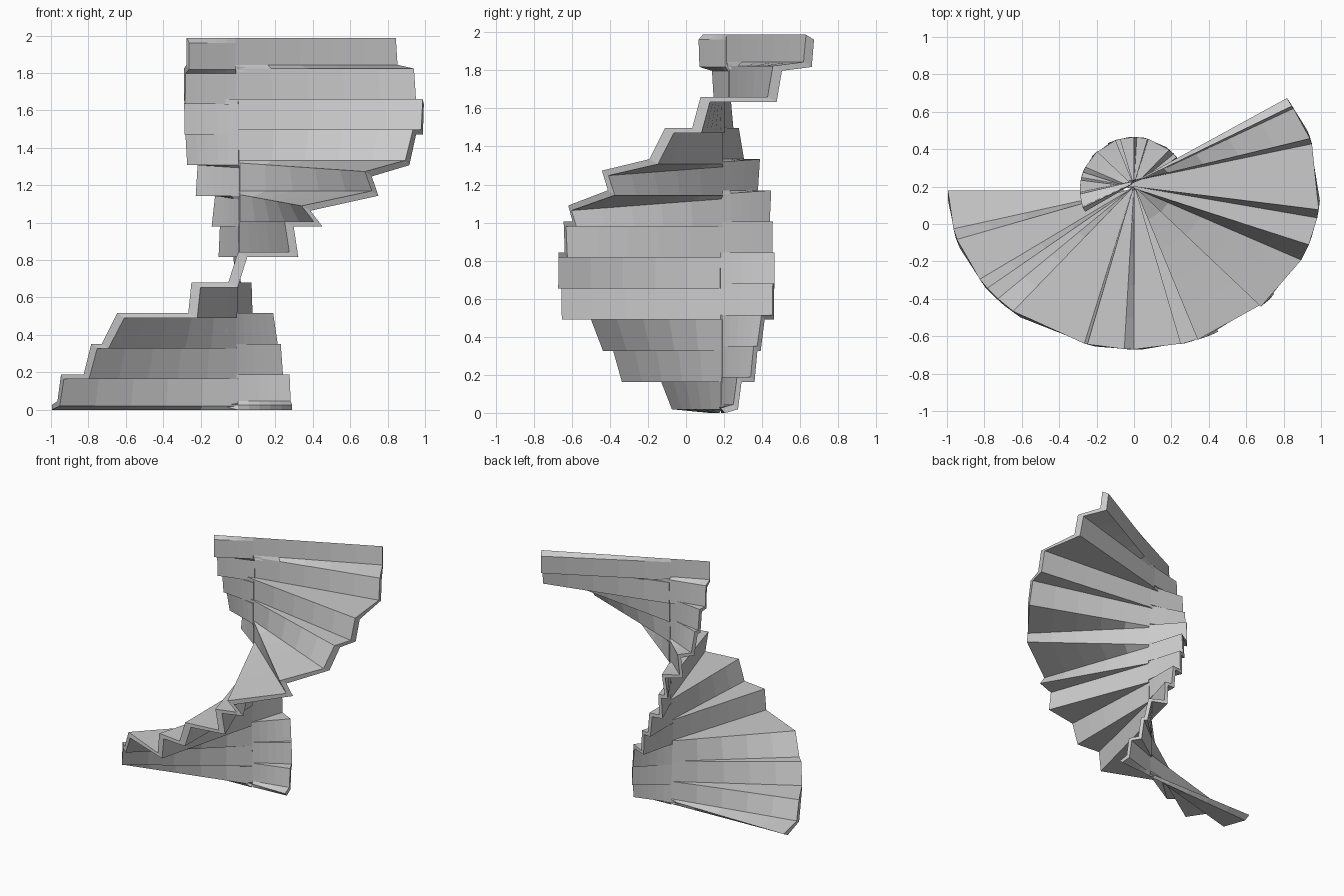
import bpy, bmesh, math
from mathutils import Vector

if "Cube" in bpy.data.objects:
    bpy.data.objects.remove(bpy.data.objects["Cube"])

CENTRE_Y = 0.18
RISE = 0.1635
BASE = 0.025
OUTER = (0.995, 0.85)
INNER = (0.29, 0.285)
PLATE = 0.026      # tread thickness
SEGMENTS = 5

# One row per step: angle at riser foot, angle at riser head,
# lag of the inner end, drop of the outer riser head
STEPS = [
    (194, 198, 0, 0), (214, 218, 0, 0), (223, 229.5, 0, 0),
    (254.5, 255.5, 0, 0), (267, 270, 0, 0), (286, 284.5, 0, 0),
    (294, 290, 0, 0.08), (316, 313, 0, 0.06), (334, 340, 0, 0),
    (350, 353, 4, 0), (377, 379, 15, 0), (391, 392, 13, 0),
]

material = bpy.data.materials.new("plain grey")
material.use_nodes = True
grey = (0.6, 0.6, 0.6, 1)
material.diffuse_color = grey
material.node_tree.nodes["Principled BSDF"].inputs["Base Color"].default_value = grey


def on_ellipse(radii, degrees, z):
    a = math.radians(degrees)
    return Vector((radii[0] * math.cos(a), CENTRE_Y + radii[1] * math.sin(a), z))


def tangent(degrees):
    a = math.radians(degrees)
    return Vector((-math.sin(a), math.cos(a), 0))


def ruling(angle, lag, z_out, z_in):
    """Straight fold line: outer end, core point near the axis, inner end."""
    outer = on_ellipse(OUTER, angle, z_out)
    inner = on_ellipse(INNER, angle - lag + 180, z_in)
    line = inner - outer
    flat = Vector((line.x, line.y, 0))
    t = (Vector((0, CENTRE_Y, outer.z)) - outer).dot(flat) / flat.length_squared
    return outer, outer + line * t, inner, tangent(angle)


# Fold lines of the whole flight, from the floor up
folds = [ruling(180, 0, BASE, BASE)]
for i, (foot, head, lag, drop) in enumerate(STEPS):
    low = BASE + RISE * i + (0.02 if i in (0, 11) else 0)
    high = BASE + RISE * (i + 1)
    folds.append(ruling(foot, lag, low, low))
    folds.append(ruling(head, lag, high - drop, high))


def build_flight(name, end, sign, depth):
    """Loft a folded plate from the axis to one end of the fold lines."""
    down = Vector((0, 0, -PLATE))
    sections = []
    for s in range(SEGMENTS + 1):
        t = s / SEGMENTS
        front = [f[1].lerp(f[end], t) for f in folds]
        back = [p + f[3] * sign * (0.004 + (depth - 0.004) * t) + down
                for p, f in zip(front, folds)]
        sections.append((front, back))
    bm = bmesh.new()
    rows = [([bm.verts.new(p) for p in fr], [bm.verts.new(p) for p in bk])
            for fr, bk in sections]
    # Top and underside of the plate, with its two long ends
    for (f0, b0), (f1, b1) in zip(rows, rows[1:]):
        loop0, loop1 = f0 + b0[::-1], f1 + b1[::-1]
        for i in range(len(loop0)):
            j = (i + 1) % len(loop0)
            bm.faces.new((loop0[i], loop0[j], loop1[j], loop1[i]))
    # Edge bands at the axis and at the free end
    for fr, bk in (rows[0], rows[-1]):
        for i in range(len(fr) - 1):
            bm.faces.new((fr[i], fr[i + 1], bk[i + 1], bk[i]))
    bmesh.ops.recalc_face_normals(bm, faces=bm.faces)
    mesh = bpy.data.meshes.new(name)
    bm.to_mesh(mesh)
    bm.free()
    mesh.materials.append(material)
    obj = bpy.data.objects.new(name, mesh)
    bpy.context.collection.objects.link(obj)
    return obj


build_flight("outer_stair_flight", 0, 1, 0.05)
build_flight("inner_stair_flight", 2, -1, 0.025)
